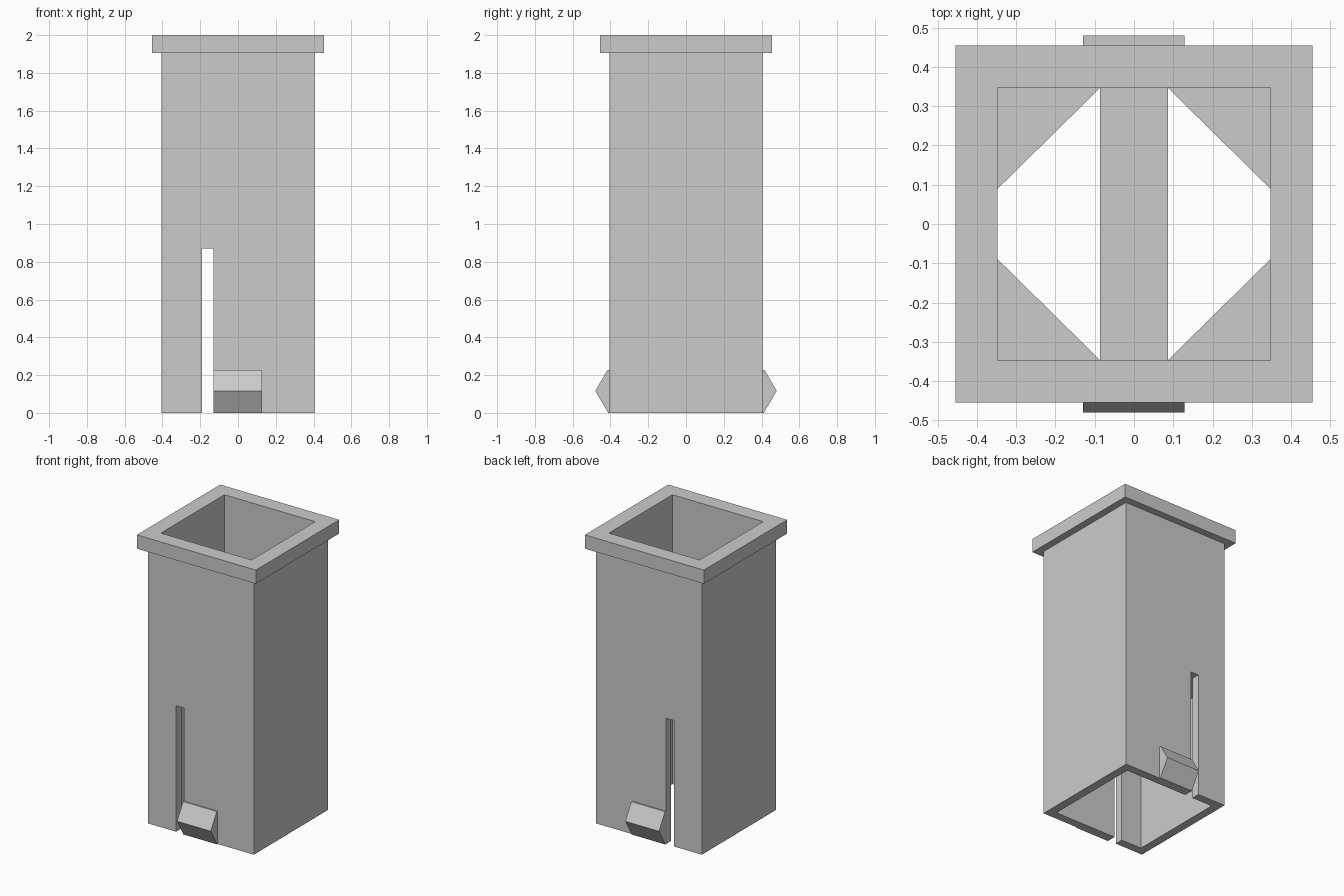
import bpy
import bmesh
from mathutils import Vector

cube = bpy.data.objects.get("Cube")
if cube:
    bpy.data.objects.remove(cube, do_unlink=True)

grey = bpy.data.materials.new("light_grey")
grey.use_nodes = True
colour = (0.6, 0.6, 0.6, 1)
grey.diffuse_color = colour
grey.node_tree.nodes["Principled BSDF"].inputs["Base Color"].default_value = colour

OUTER, INNER, RIM = 0.405, 0.347, 0.455
RIM_BASE, TOP = 1.905, 2.0
SLOT_LEFT, SLOT_RIGHT, SLOT_TOP = -0.19, -0.13, 0.87
SHELF_TOP = 0.93


def make_object(name, bm):
    bmesh.ops.recalc_face_normals(bm, faces=bm.faces)
    mesh = bpy.data.meshes.new(name)
    bm.to_mesh(mesh)
    bm.free()
    mesh.materials.append(grey)
    obj = bpy.data.objects.new(name, mesh)
    bpy.context.collection.objects.link(obj)
    return obj


def prism(name, outline, sweep):
    """Extrude a closed outline of 3D points along a vector."""
    bm = bmesh.new()
    face = bm.faces.new([bm.verts.new(p) for p in outline])
    result = bmesh.ops.extrude_face_region(bm, geom=[face])
    moved = [v for v in result["geom"] if isinstance(v, bmesh.types.BMVert)]
    bmesh.ops.translate(bm, verts=moved, vec=Vector(sweep))
    return make_object(name, bm)


def box(name, x0, x1, y0, y1, z0, z1):
    return prism(name, [(x0, y0, z0), (x1, y0, z0), (x1, y1, z0), (x0, y1, z0)],
                 (0, 0, z1 - z0))


# Square tube with a wider collar, as one clean stepped profile
profile = [(INNER, 0), (OUTER, 0), (OUTER, RIM_BASE),
           (RIM, RIM_BASE), (RIM, TOP), (INNER, TOP)]
bm = bmesh.new()
loops = [[bm.verts.new((sx * r, sy * r, z))
          for sx, sy in ((-1, -1), (1, -1), (1, 1), (-1, 1))]
         for r, z in profile]
for i, loop in enumerate(loops):
    following = loops[(i + 1) % len(loops)]
    for j in range(4):
        k = (j + 1) % 4
        bm.faces.new((loop[j], loop[k], following[k], following[j]))
tube = make_object("square_tube_with_collar", bm)

# Narrow slot through the front and back walls
cutter = box("slot_cutter", SLOT_LEFT, SLOT_RIGHT, -1, 1, -0.1, SLOT_TOP)
cutter.hide_render = True
cut = tube.modifiers.new("slots", 'BOOLEAN')
cut.operation = 'DIFFERENCE'
cut.solver = 'EXACT'
cut.object = cutter
bpy.context.view_layer.objects.active = tube
bpy.ops.object.modifier_apply(modifier=cut.name)
bpy.data.objects.remove(cutter, do_unlink=True)

# Inner shelf: a central bar and four corner gussets
BAR = 0.086
thickness = (0, 0, SHELF_TOP - SLOT_TOP)
box("shelf_bar", -BAR, BAR, -INNER, INNER, SLOT_TOP, SHELF_TOP)
for sx, side in ((-1, "right"), (1, "left")):
    for sy, end in ((-1, "front"), (1, "back")):
        corner = [(INNER, INNER), (BAR, INNER), (INNER, 0.09)]
        prism(f"shelf_corner_{end}_{side}",
              [(sx * x, sy * y, SLOT_TOP) for x, y in corner], thickness)

# Wedge-shaped catches at the foot of the front and back
wedge = [(OUTER, 0), (0.412, 0), (0.48, 0.117), (0.415, 0.228), (OUTER, 0.228)]
for sy, end in ((-1, "front"), (1, "back")):
    prism(f"catch_{end}", [(SLOT_RIGHT, sy * y, z) for y, z in wedge],
          (0.128 - SLOT_RIGHT, 0, 0))
